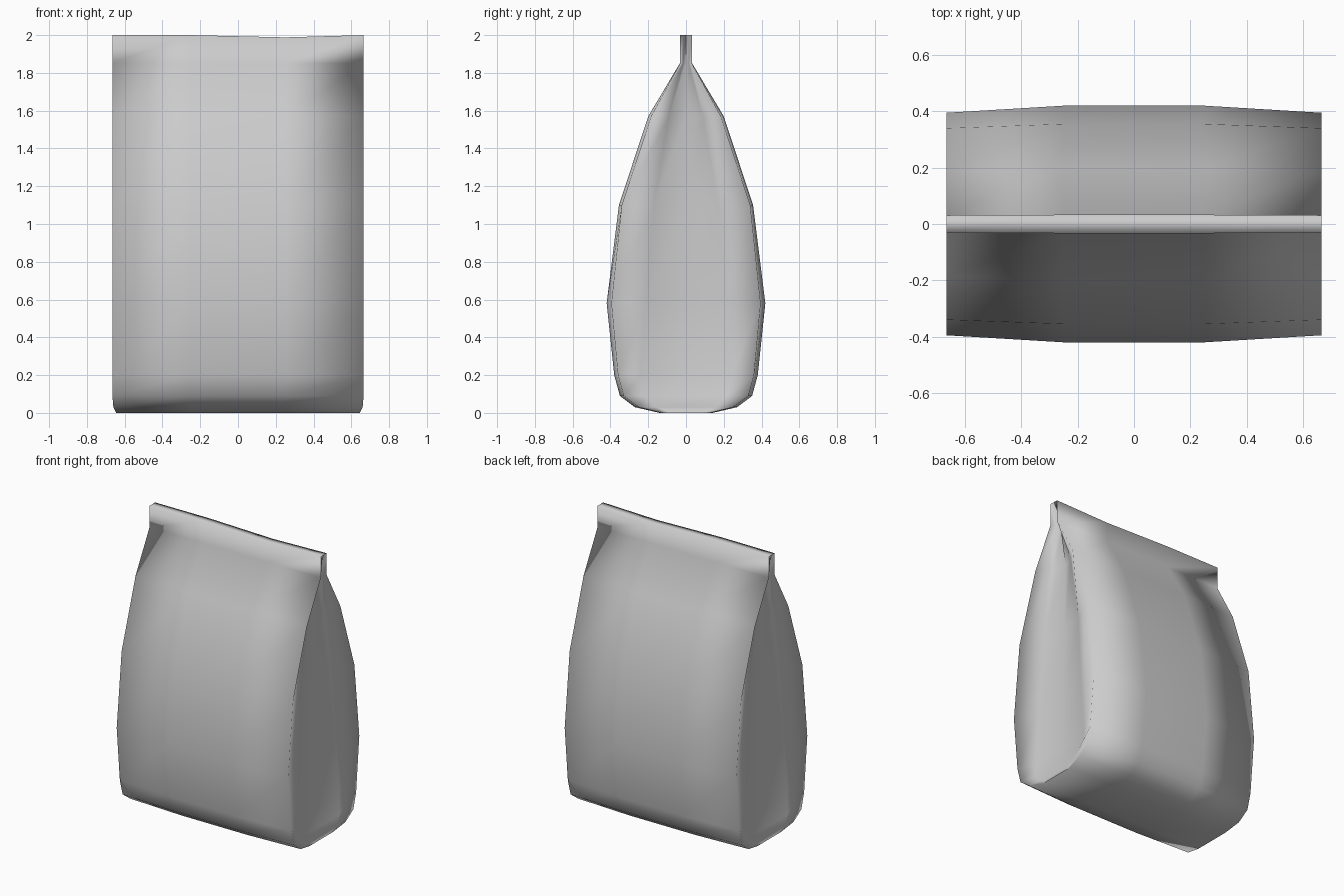
import bpy, bmesh

if "Cube" in bpy.data.objects:
    bpy.data.objects.remove(bpy.data.objects["Cube"])

# (height, half depth at centre, half depth at corners, half width,
#  gusset depth at its sides, gusset depth in the middle, gusset half width)
LEVELS = [
    (0.00, 0.14, 0.13, 0.645, 0.00, 0.00, 0.07),
    (0.03, 0.27, 0.25, 0.660, 0.01, 0.01, 0.16),
    (0.09, 0.35, 0.33, 0.665, 0.025, 0.03, 0.21),
    (0.20, 0.38, 0.36, 0.665, 0.05, 0.06, 0.24),
    (0.58, 0.42, 0.395, 0.665, 0.05, 0.08, 0.21),
    (1.10, 0.355, 0.34, 0.665, 0.06, 0.09, 0.17),
    (1.57, 0.20, 0.185, 0.665, 0.065, 0.095, 0.09),
    (1.85, 0.033, 0.031, 0.665, 0.04, 0.08, 0.015),
    (2.00, 0.033, 0.031, 0.665, 0.00, 0.00, 0.015),
]


def ring(z, mid, corner, w, side, deep, inner):
    """One closed outline of the bag, counter-clockwise from front left."""
    half = [(-w, -corner), (-0.25, -mid), (0.25, -mid), (w, -corner),
            (w - side, -inner), (w - deep, 0.0), (w - side, inner)]
    return [(x, y, z) for x, y in half] + [(-x, -y, z) for x, y in half]


# Bag skin: stacked outlines joined into walls
bm = bmesh.new()
rings = [[bm.verts.new(p) for p in ring(*lv)] for lv in LEVELS]
for low, high in zip(rings, rings[1:]):
    n = len(low)
    for i in range(n):
        j = (i + 1) % n
        bm.faces.new((low[i], low[j], high[j], high[i]))


# Bottom and seal top, closed with strips across the depth
def cap(r, flip):
    front, back = r[:4], r[7:11][::-1]
    polys = [(front[i], front[i + 1], back[i + 1], back[i]) for i in range(3)]
    polys += [tuple(r[3:8]), tuple(r[10:14]) + (r[0],)]
    for p in polys:
        bm.faces.new(p[::-1] if flip else p)


cap(rings[0], True)
cap(rings[-1], False)
bmesh.ops.recalc_face_normals(bm, faces=bm.faces)

# Soft skin everywhere, crisp edges only at the two ends of the seal
for f in bm.faces:
    f.smooth = True
for e in bm.edges:
    if all(v.co.z > 1.84 and abs(v.co.x) > 0.5 for v in e.verts) \
            and e.calc_face_angle(0) > 0.9:
        e.smooth = False

# Slight sag in the seal's top edge
for v in rings[-1]:
    if abs(v.co.x - 0.25) < 0.01:
        v.co.z -= 0.012

mesh = bpy.data.meshes.new("bag")
bm.to_mesh(mesh)
bm.free()
bag = bpy.data.objects.new("bag", mesh)
bpy.context.collection.objects.link(bag)

# Plain grey wrapper
grey = bpy.data.materials.new("light_grey")
grey.diffuse_color = (0.6, 0.6, 0.6, 1)
grey.use_nodes = True
grey.node_tree.nodes["Principled BSDF"].inputs["Base Color"].default_value = grey.diffuse_color
mesh.materials.append(grey)
